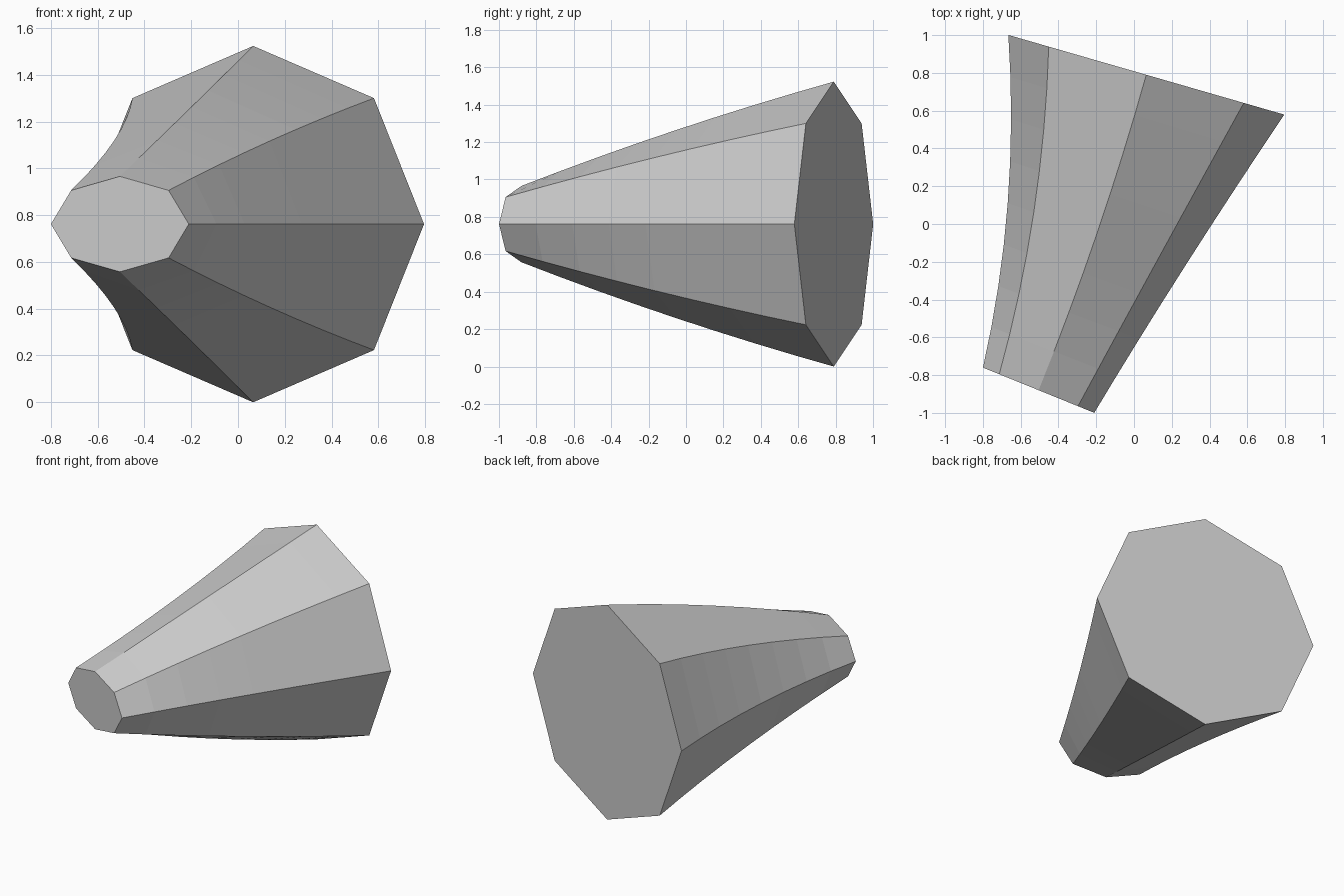
import bpy
import bmesh
from math import sin, cos, radians, pi

SIDES, STEPS = 8, 8

default = bpy.data.objects.get("Cube")
if default:
    bpy.data.objects.remove(default)

gray = bpy.data.materials.new("plain gray")
gray.use_nodes = True
gray.diffuse_color = (0.6, 0.6, 0.6, 1)
gray.node_tree.nodes["Principled BSDF"].inputs["Base Color"].default_value = gray.diffuse_color


def blend(a, b, t, bow=0.0):
    """Straight blend plus a bow that peaks halfway."""
    return a + (b - a) * t + bow * 4 * t * (1 - t)


# Bent, tapered octagonal loft: flattened small end to round large end
bm = bmesh.new()
rings = []
for step in range(STEPS + 1):
    t = step / STEPS
    cx = blend(-0.505, 0.065, t, 0.023)
    cy = blend(-0.88, 0.79, t, -0.008)
    wide = blend(0.318, 0.76, t, -0.04)
    tall = blend(0.204, 0.7615, t, 0.02)
    turn = radians(blend(-22.1, -16.1, t))
    ring = []
    for k in range(SIDES):
        a = 2 * pi * k / SIDES
        u = wide * cos(a)
        ring.append(bm.verts.new((cx + u * cos(turn), cy + u * sin(turn),
                                  0.7615 + tall * sin(a))))
    rings.append(ring)

# Side walls
for low, high in zip(rings, rings[1:]):
    for k in range(SIDES):
        n = (k + 1) % SIDES
        bm.faces.new((low[k], low[n], high[n], high[k]))

# End caps
bm.faces.new(rings[0])
bm.faces.new(rings[-1])
bmesh.ops.recalc_face_normals(bm, faces=bm.faces)

mesh = bpy.data.meshes.new("tapered_horn")
bm.to_mesh(mesh)
bm.free()
mesh.materials.append(gray)
horn = bpy.data.objects.new("tapered_horn", mesh)
bpy.context.collection.objects.link(horn)
